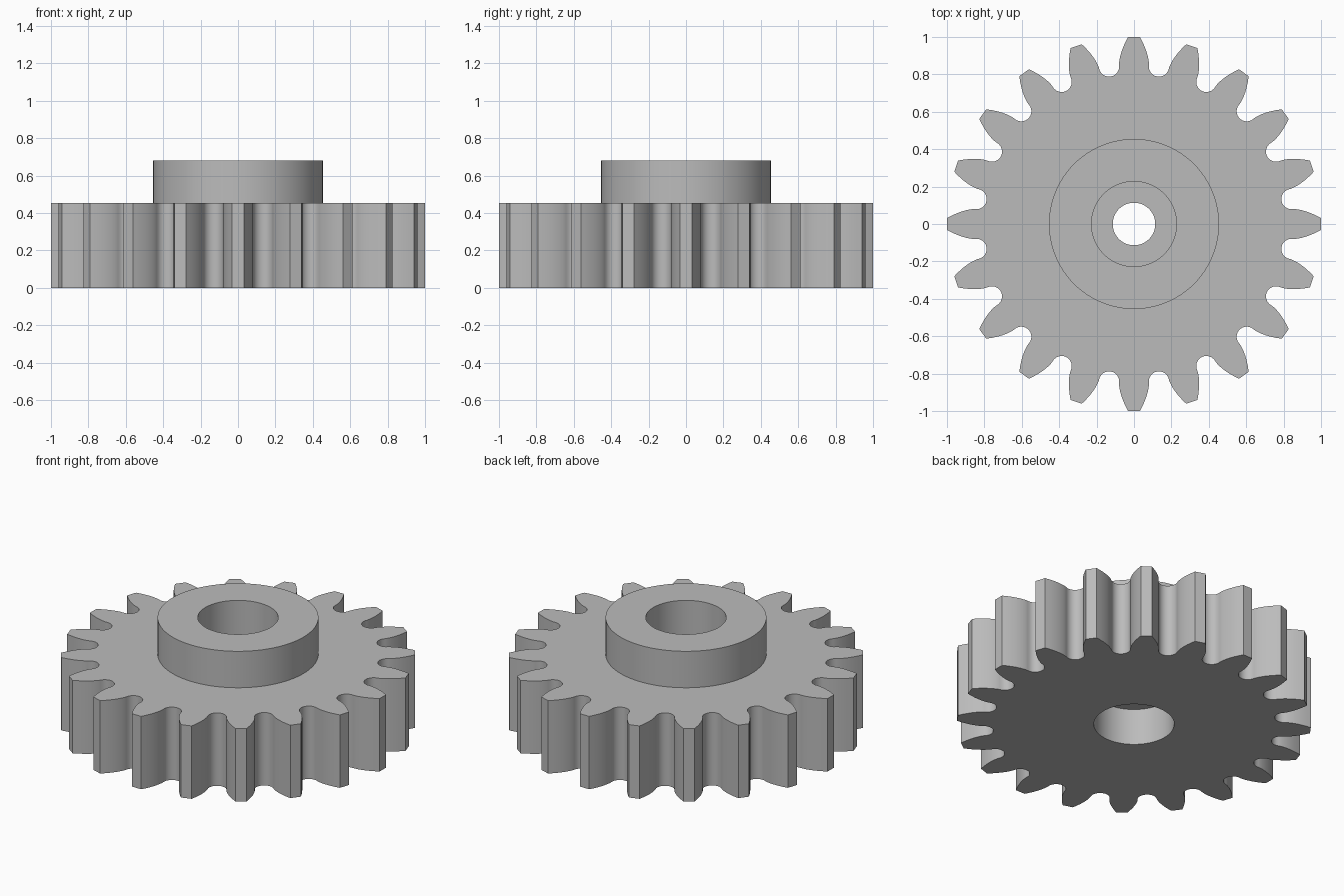
import bpy, bmesh
from math import sin, cos, tan, acos, pi, radians

cube = bpy.data.objects.get("Cube")
if cube:
    bpy.data.objects.remove(cube)

TEETH = 20
UNIT = 1 / 11                       # gear module, tip radius is 1
PITCH_R = TEETH * UNIT / 2
BASE_R = PITCH_R * cos(radians(20))
GEAR_H, HUB_H = 5 * UNIT, 7.5 * UNIT
HUB_R, BORE_R, HOLE_R = 5 * UNIT, 2.5 * UNIT, 1.25 * UNIT
WEB_Z = 2.5 * UNIT

steel = bpy.data.materials.new("grey steel")
steel.use_nodes = True
GREY = (0.5, 0.5, 0.5, 1)
steel.diffuse_color = GREY
steel.node_tree.nodes["Principled BSDF"].inputs["Base Color"].default_value = GREY


def involute(angle):
    return tan(angle) - angle


def tooth_half_angle(r):
    return pi / (2 * TEETH) + involute(radians(20)) - involute(acos(BASE_R / r))


def gear_outline(steps=8, arc_steps=12):
    """Involute teeth joined by round root slots."""
    radii = [BASE_R + (1 - BASE_R) * (i / steps) ** 1.5 for i in range(steps + 1)]
    slot = pi / TEETH
    gap = slot - tooth_half_angle(BASE_R)
    centre_r, slot_r = BASE_R * cos(gap), BASE_R * sin(gap)
    points = []
    for n in range(TEETH):
        mid = 2 * pi * n / TEETH
        flank = [(r, tooth_half_angle(r)) for r in radii]
        polar = [(r, mid - a) for r, a in flank] + [(r, mid + a) for r, a in reversed(flank)]
        points += [(r * cos(a), r * sin(a)) for r, a in polar]
        # half-round root after the tooth
        axis = mid + slot
        for i in range(1, arc_steps):
            t = axis - pi / 2 - pi * i / arc_steps
            points.append((centre_r * cos(axis) + slot_r * cos(t),
                           centre_r * sin(axis) + slot_r * sin(t)))
    return points


def circle(r, sides=96):
    return [(r * cos(2 * pi * i / sides), r * sin(2 * pi * i / sides)) for i in range(sides)]


bm = bmesh.new()


def ring(points, z):
    verts = [bm.verts.new((x, y, z)) for x, y in points]
    for a, b in zip(verts, verts[1:] + verts[:1]):
        bm.edges.new((a, b))
    return verts


def bridge(lower, upper):
    count = len(lower)
    for i in range(count):
        j = (i + 1) % count
        bm.faces.new((lower[i], lower[j], upper[j], upper[i]))


def fill_between(outer, inner):
    edges = [bm.edges.get((a, b)) for loop in (outer, inner)
             for a, b in zip(loop, loop[1:] + loop[:1])]
    bmesh.ops.triangle_fill(bm, edges=edges, use_beauty=True, use_dissolve=False)


# toothed rim
outline = gear_outline()
rim_bottom, rim_top = ring(outline, 0), ring(outline, GEAR_H)
bridge(rim_bottom, rim_top)

# hub, upper recess, narrow hole and lower recess
profile = [(HUB_R, GEAR_H), (HUB_R, HUB_H), (BORE_R, HUB_H), (BORE_R, GEAR_H),
           (HOLE_R, GEAR_H), (HOLE_R, WEB_Z), (BORE_R, WEB_Z), (BORE_R, 0)]
rings = [ring(circle(r), z) for r, z in profile]
for a, b in zip(rings, rings[1:]):
    bridge(a, b)

# flat gear faces
fill_between(rim_top, rings[0])
fill_between(rim_bottom, rings[-1])
bmesh.ops.recalc_face_normals(bm, faces=bm.faces)

mesh = bpy.data.meshes.new("hubbed_spur_gear")
bm.to_mesh(mesh)
bm.free()
mesh.materials.append(steel)
gear = bpy.data.objects.new("hubbed_spur_gear", mesh)
bpy.context.collection.objects.link(gear)
bpy.ops.object.select_all(action='DESELECT')
gear.select_set(True)
bpy.context.view_layer.objects.active = gear
bpy.ops.object.shade_smooth_by_angle(angle=radians(30))
